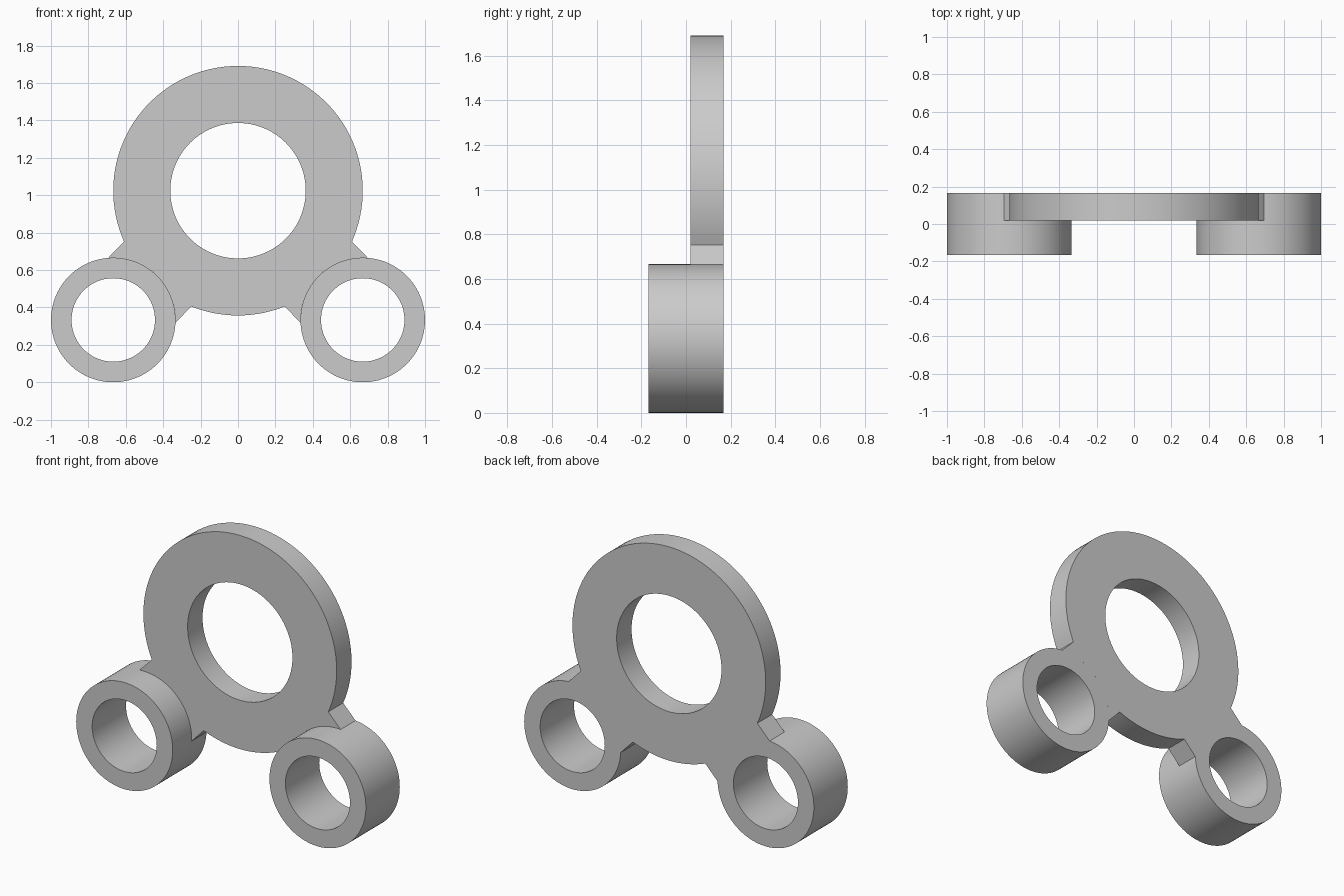
import bpy, bmesh
from math import pi, sin, cos, asin, atan2

cube = bpy.data.objects.get("Cube")
if cube:
    bpy.data.objects.remove(cube, do_unlink=True)

# Main dimensions
RING_Z, RING_R, RING_HOLE = 1.024, 0.667, 0.362
BOSS_X, BOSS_Z, BOSS_R, BOSS_HOLE = 0.667, 0.333, 0.333, 0.223
WEB_HALF = 0.25
FRONT, PLATE_FRONT, BACK = -0.167, 0.02, 0.167

grey = bpy.data.materials.new("plain grey")
grey.use_nodes = True
colour = (0.6, 0.6, 0.6, 1)
grey.diffuse_color = colour
grey.node_tree.nodes["Principled BSDF"].inputs["Base Color"].default_value = colour


def arc(cx, cz, r, start, end, steps):
    """Points along an arc, both ends included."""
    angles = [start + (end - start) * i / steps for i in range(steps + 1)]
    return [(cx + r * cos(a), cz + r * sin(a)) for a in angles]


def circle(cx, cz, r, steps=96):
    return arc(cx, cz, r, 0, 2 * pi, steps)[:-1]


def extruded(name, loops, y0, y1):
    """Solid from an outline with holes, drawn in x and z, between two depths."""
    curve = bpy.data.curves.new(name + " profile", 'CURVE')
    curve.dimensions = '2D'
    curve.fill_mode = 'BOTH'
    curve.extrude = (y1 - y0) / 2
    for loop in loops:
        spline = curve.splines.new('POLY')
        spline.points.add(len(loop) - 1)
        for point, (x, z) in zip(spline.points, loop):
            point.co = (x, z, 0, 1)
        spline.use_cyclic_u = True
    helper = bpy.data.objects.new(name + " helper", curve)
    bpy.context.collection.objects.link(helper)
    graph = bpy.context.evaluated_depsgraph_get()
    mesh = bpy.data.meshes.new_from_object(helper.evaluated_get(graph))
    bpy.data.objects.remove(helper, do_unlink=True)
    bpy.data.curves.remove(curve)

    # Stand the profile upright and weld it
    bm = bmesh.new()
    bm.from_mesh(mesh)
    for v in bm.verts:
        x, z, depth = v.co
        v.co = (x, (y0 + y1) / 2 - depth, z)
    bmesh.ops.remove_doubles(bm, verts=bm.verts, dist=0.0001)
    bmesh.ops.recalc_face_normals(bm, faces=bm.faces)
    bm.to_mesh(mesh)
    bm.free()
    mesh.name = name
    mesh.materials.clear()
    mesh.materials.append(grey)

    obj = bpy.data.objects.new(name, mesh)
    bpy.context.collection.objects.link(obj)
    bpy.ops.object.select_all(action='DESELECT')
    obj.select_set(True)
    bpy.context.view_layer.objects.active = obj
    bpy.ops.object.shade_smooth_by_angle(angle=pi / 6)
    return obj


# Ring plate with straight webs that run into the two bosses
a = atan2(BOSS_Z - RING_Z, BOSS_X)
g = asin(WEB_HALF / RING_R)
h = asin(WEB_HALF / BOSS_R)
outline = (arc(0, RING_Z, RING_R, a + g, pi - a - g, 72)
           + arc(-BOSS_X, BOSS_Z, BOSS_R, -a + h, -a - h, 24)
           + arc(0, RING_Z, RING_R, pi - a + g, 2 * pi + a - g, 20)
           + arc(BOSS_X, BOSS_Z, BOSS_R, pi + a + h, pi + a - h, 24))
extruded("ring_plate", [outline, circle(0, RING_Z, RING_HOLE)], PLATE_FRONT, BACK)

# Tubular bosses, flush with the plate at the back
for side, sign in (("left", 1), ("right", -1)):
    extruded(side + "_boss",
             [circle(sign * BOSS_X, BOSS_Z, BOSS_R),
              circle(sign * BOSS_X, BOSS_Z, BOSS_HOLE)], FRONT, BACK)
